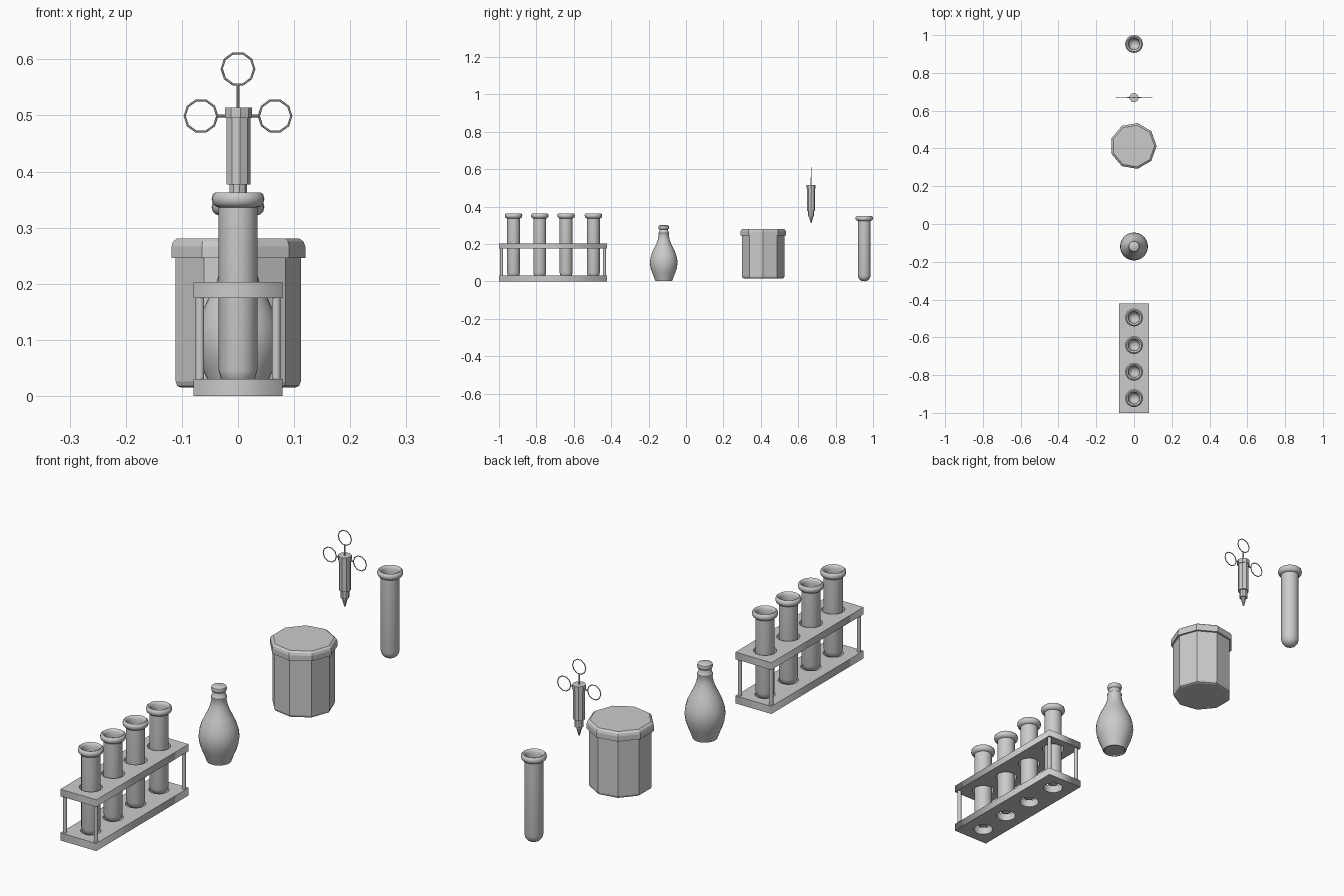
import bpy, bmesh, math
from mathutils import Matrix

if "Cube" in bpy.data.objects:
    bpy.data.objects.remove(bpy.data.objects["Cube"])


def finish(name, bm, smooth=False):
    bmesh.ops.remove_doubles(bm, verts=bm.verts, dist=1e-5)
    bmesh.ops.recalc_face_normals(bm, faces=bm.faces)
    me = bpy.data.meshes.new(name)
    bm.to_mesh(me)
    bm.free()
    ob = bpy.data.objects.new(name, me)
    bpy.context.collection.objects.link(ob)
    if smooth:
        bpy.ops.object.select_all(action='DESELECT')
        ob.select_set(True)
        bpy.context.view_layer.objects.active = ob
        bpy.ops.object.shade_smooth_by_angle(angle=math.radians(40))
    return ob


def lathe(name, profile, at, sides, smooth=False):
    """Spin an (r, z) profile around the vertical axis at a point."""
    bm = bmesh.new()
    vs = [bm.verts.new((r, 0, z)) for r, z in profile]
    es = [bm.edges.new(p) for p in zip(vs, vs[1:])]
    bmesh.ops.spin(bm, geom=vs + es, axis=(0, 0, 1), cent=(0, 0, 0),
                   angle=2 * math.pi, steps=sides)
    bmesh.ops.translate(bm, verts=bm.verts, vec=at)
    return finish(name, bm, smooth)


def rod(name, p, axis, length, radius, sides=8):
    bm = bmesh.new()
    rot = Matrix.Rotation(math.pi / 2, 4, 'Y') if axis == 'X' else Matrix()
    bmesh.ops.create_cone(bm, cap_ends=True, segments=sides, radius1=radius,
                          radius2=radius, depth=length,
                          matrix=Matrix.Translation(p) @ rot)
    return finish(name, bm, True)


def finger_ring(name, p):
    bpy.ops.mesh.primitive_torus_add(location=p, rotation=(math.pi / 2, 0, 0),
                                     major_segments=10, minor_segments=6,
                                     major_radius=0.029, minor_radius=0.002)
    ob = bpy.context.object
    ob.name = name
    ob.data.transform(Matrix.Rotation(math.radians(0), 4, 'Z'))


def plate(name, z0, z1, hole_r):
    """Rack plate: rectangle outline with round holes, filled and extruded."""
    cu = bpy.data.curves.new(name, 'CURVE')
    cu.dimensions = '2D'
    cu.fill_mode = 'BOTH'
    cu.extrude = (z1 - z0) / 2
    loops = [[(-0.079, -1), (0.079, -1), (0.079, -0.422), (-0.079, -0.422)]]
    for y in TUBE_Y:
        loops.append([(hole_r * math.cos(i * math.pi / 12),
                       y + hole_r * math.sin(i * math.pi / 12)) for i in range(24)])
    for pts in loops:
        s = cu.splines.new('POLY')
        s.points.add(len(pts) - 1)
        for q, (x, y) in zip(s.points, pts):
            q.co = (x, y, 0, 1)
        s.use_cyclic_u = True
    ob = bpy.data.objects.new(name, cu)
    ob.location.z = (z0 + z1) / 2
    bpy.context.collection.objects.link(ob)
    bpy.ops.object.select_all(action='DESELECT')
    ob.select_set(True)
    bpy.context.view_layer.objects.active = ob
    bpy.ops.object.convert(target='MESH')


TUBE_Y = [-0.922, -0.782, -0.641, -0.495]

# Test tubes: open, round bottom, rolled lip
tube = [(0, 0), (0.012, 0.002), (0.023, 0.008), (0.031, 0.018), (0.0345, 0.032),
        (0.0345, 0.322), (0.040, 0.324), (0.045, 0.329), (0.047, 0.337),
        (0.045, 0.345), (0.040, 0.349), (0.035, 0.347), (0.031, 0.340),
        (0.030, 0.325), (0.030, 0.035), (0.024, 0.016), (0.012, 0.008), (0, 0.006)]
for i, y in enumerate(TUBE_Y):
    lathe(f"rack_tube_{i + 1}", tube, (0, y, 0.014), 24, True)
lathe("loose_tube", tube, (0, 0.953, 0), 24, True)

# Rack
plate("rack_base", 0, 0.03, 0.037)
plate("rack_top", 0.175, 0.203, 0.042)
for sx in (-1, 1):
    for y in (-0.986, -0.436):
        rod("rack_post", (sx * 0.068, y, 0.1025), 'Z', 0.147, 0.008, 10)

# Flask with stopper
flask = [(0, 0.006), (0.038, 0.006), (0.040, 0.002), (0.045, 0.002), (0.052, 0.022),
         (0.062, 0.046), (0.070, 0.071), (0.074, 0.098), (0.071, 0.125),
         (0.063, 0.152), (0.051, 0.178), (0.039, 0.202), (0.031, 0.225),
         (0.027, 0.248), (0.029, 0.253), (0.029, 0.258), (0.025, 0.262),
         (0.023, 0.278), (0.027, 0.281), (0.029, 0.288), (0.027, 0.296),
         (0.020, 0.300), (0, 0.301)]
lathe("flask", flask, (0, -0.119, 0), 28, True)

# Nine-sided jar and lid
lathe("jar_body", [(0, 0.015), (0.105, 0.015), (0.112, 0.018), (0.115, 0.026),
                   (0.115, 0.25), (0, 0.25)], (-0.003, 0.413, 0), 9)
lathe("jar_lid", [(0, 0.246), (0.123, 0.246), (0.123, 0.266), (0.120, 0.275),
                  (0.112, 0.281), (0, 0.281)], (-0.003, 0.413, 0), 9)

# Syringe
S = 0.669
lathe("syringe_barrel", [(0, 0.312), (0.003, 0.312), (0.010, 0.340), (0.010, 0.347),
                         (0.016, 0.347), (0.016, 0.377), (0.022, 0.377),
                         (0.022, 0.495), (0.025, 0.495), (0.025, 0.514),
                         (0, 0.514)], (0, S, 0), 9)
rod("plunger_rod", (0, S, 0.533), 'Z', 0.042, 0.003)
rod("handle_bar", (0, S, 0.499), 'X', 0.076, 0.003)
finger_ring("thumb_ring", (0, S, 0.583))
for sx in (-1, 1):
    finger_ring("finger_ring", (sx * 0.066, S, 0.499))
